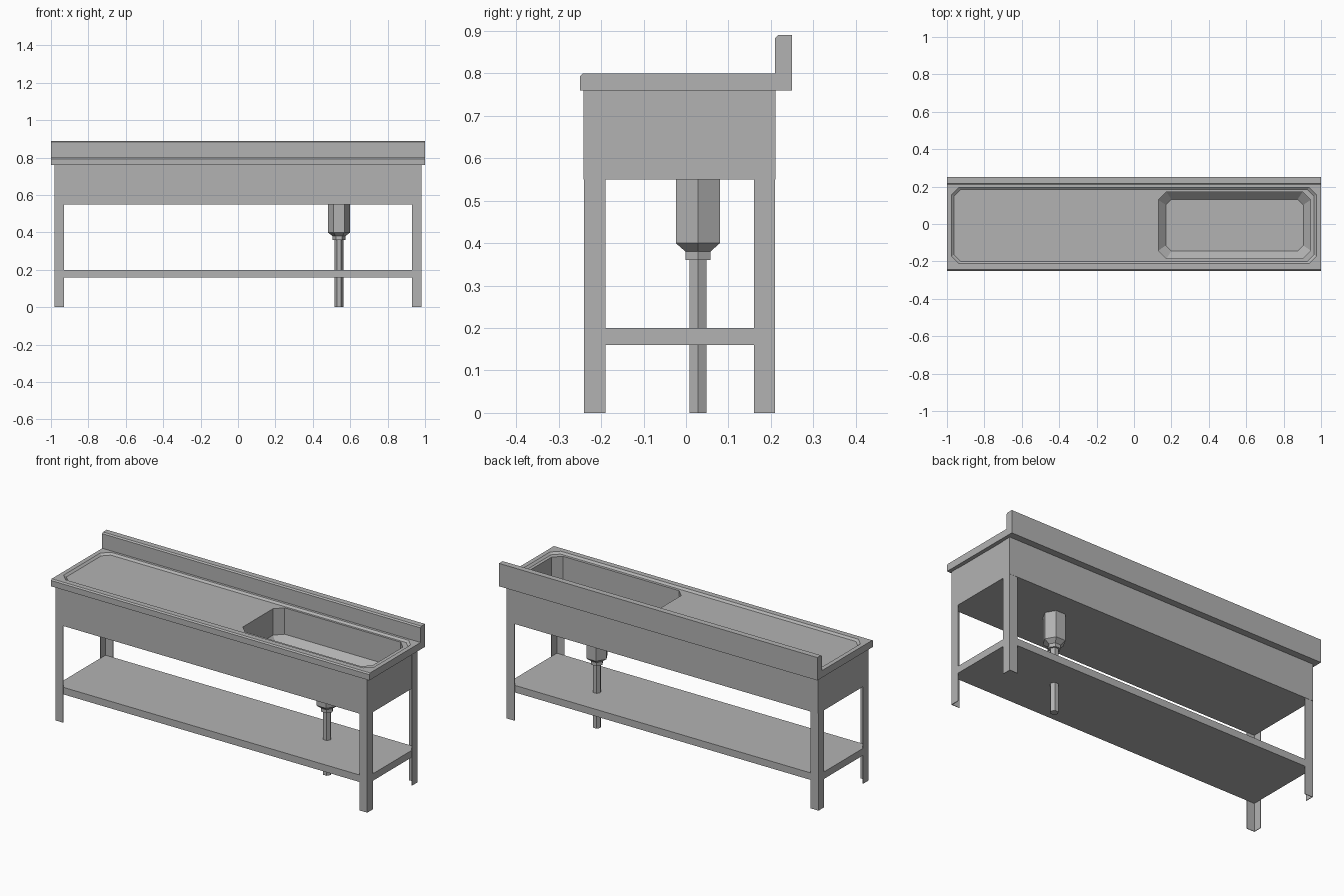
import bpy
import bmesh
from math import cos, sin, tau

cube = bpy.data.objects.get("Cube")
if cube:
    bpy.data.objects.remove(cube, do_unlink=True)

# Brushed steel, used for every part
steel = bpy.data.materials.new("steel_grey")
steel.use_nodes = True
STEEL = (0.45, 0.45, 0.45, 1)
steel.diffuse_color = STEEL
steel.node_tree.nodes["Principled BSDF"].inputs["Base Color"].default_value = STEEL


def loft(name, rings):
    """Closed solid through rings of equal point count."""
    bm = bmesh.new()
    loops = [[bm.verts.new(p) for p in ring] for ring in rings]
    for a, b in zip(loops, loops[1:]):
        for i in range(len(a)):
            j = (i + 1) % len(a)
            bm.faces.new((a[i], a[j], b[j], b[i]))
    bm.faces.new(loops[0][::-1])
    bm.faces.new(loops[-1])
    bmesh.ops.recalc_face_normals(bm, faces=bm.faces)
    mesh = bpy.data.meshes.new(name)
    bm.to_mesh(mesh)
    bm.free()
    mesh.materials.append(steel)
    obj = bpy.data.objects.new(name, mesh)
    bpy.context.collection.objects.link(obj)
    return obj


def prism(name, outline, z0, z1):
    return loft(name, [[(x, y, z) for x, y in outline] for z in (z0, z1)])


def rect(x0, x1, y0, y1):
    return [(x0, y0), (x1, y0), (x1, y1), (x0, y1)]


def cut_corners(x0, x1, y0, y1, z, c, inset=0):
    """Rectangle ring with chamfered corners."""
    x0, x1, y0, y1 = x0 + inset, x1 - inset, y0 + inset, y1 - inset
    return [(x0 + c, y0, z), (x1 - c, y0, z), (x1, y0 + c, z), (x1, y1 - c, z),
            (x1 - c, y1, z), (x0 + c, y1, z), (x0, y1 - c, z), (x0, y0 + c, z)]


def subtract(obj, cutter):
    mod = obj.modifiers.new("cut", 'BOOLEAN')
    mod.operation = 'DIFFERENCE'
    mod.solver = 'EXACT'
    mod.object = cutter
    bpy.context.view_layer.objects.active = obj
    bpy.ops.object.modifier_apply(modifier=mod.name)


# Worktop with upstand, as one extruded side profile
profile = [(-.25, .76), (.25, .76), (.25, .89), (.217, .89),
           (.21, .883), (.21, .80), (-.243, .80), (-.25, .793)]
worktop = loft("worktop", [[(x, y, z) for y, z in profile] for x in (-1, 1)])

# Cabinet body under the worktop
body = prism("sink_body", rect(-.978, .978, -.241, .211), .55, .76)

# Shallow drainer recess and deep basin
drainer = (-.975, .975, -.212, .196)
recess = loft("recess_cutter", [cut_corners(*drainer, .79, .035, .012),
                                cut_corners(*drainer, .80, .04),
                                cut_corners(*drainer, .82, .04)])
bowl = (.13, .945, -.185, .172)
basin = loft("basin_cutter", [cut_corners(*bowl, .60, .03, .04),
                              cut_corners(*bowl, .64, .043),
                              cut_corners(*bowl, .82, .043)])
subtract(worktop, recess)
subtract(worktop, basin)
subtract(body, basin)
for cutter in (recess, basin):
    bpy.data.objects.remove(cutter, do_unlink=True)

# Lower shelf
prism("shelf", rect(-.978, .978, -.238, .208), .16, .20)

# Angle-section legs, open towards the inside
T, W = .003, .05
for side, sx in (("left", 1), ("right", -1)):
    for end, y, sy in (("front", -.24, 1), ("back", .21, -1)):
        angle = [(0, 0), (W, 0), (W, T), (T, T), (T, W), (0, W)]
        outline = [(sx * (.98 - u), y + sy * v) for u, v in angle]
        prism(f"{end}_{side}_leg", outline, 0, .76)

# Hexagonal drain trap and waste pipe
drain = [(0, .023), (.36, .023), (.36, .034), (.38, .034), (.40, .06), (.55, .06)]
loft("drain_pipe", [[(.54 + r * cos(tau * i / 6), .028 + r * sin(tau * i / 6), z)
                     for i in range(6)] for z, r in drain])
